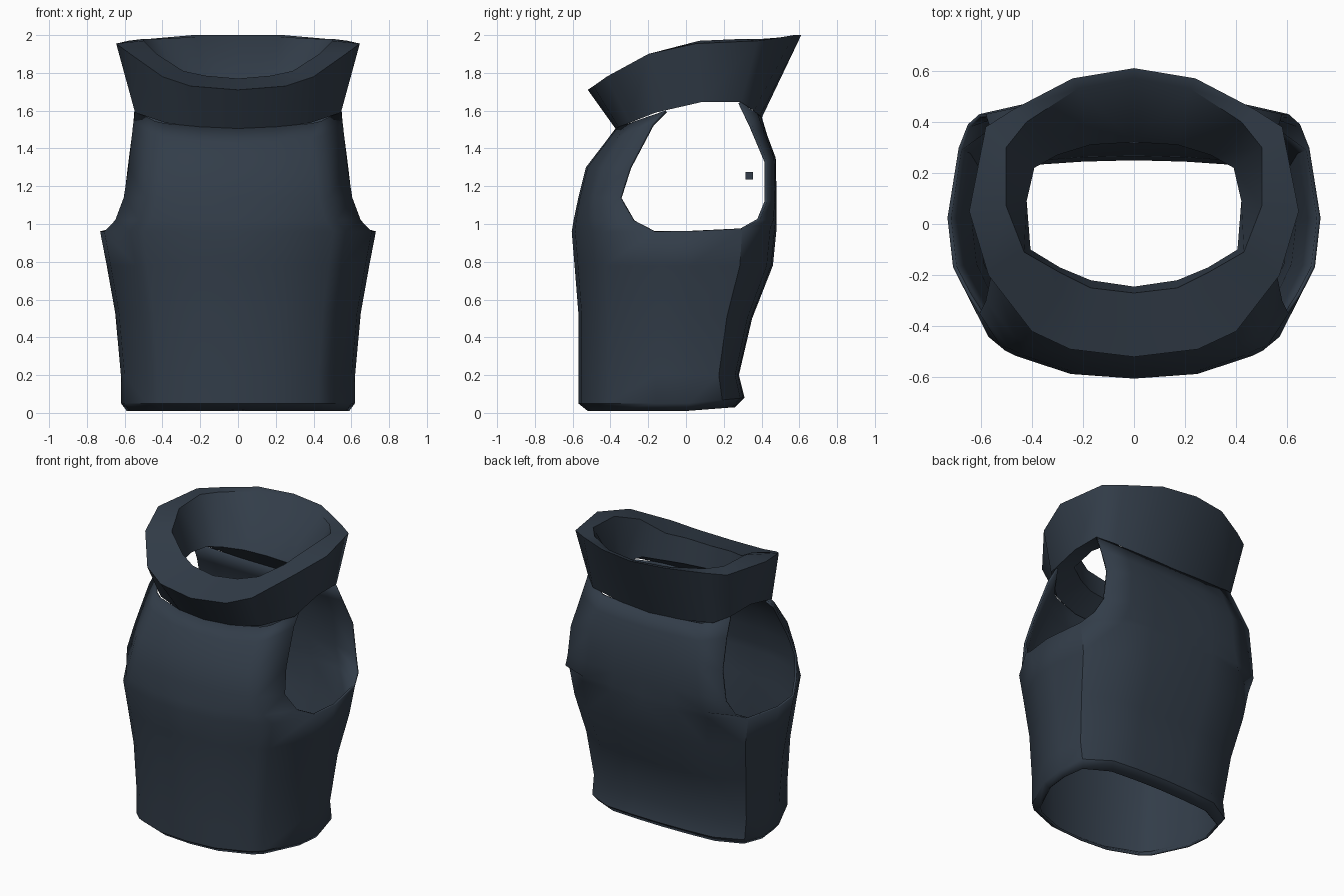
import bpy
import bmesh

default_cube = bpy.data.objects.get("Cube")
if default_cube:
    bpy.data.objects.remove(default_cube, do_unlink=True)

# One dark slate fabric for the whole garment
fabric = bpy.data.materials.new("dark_slate_fabric")
fabric.use_nodes = True
colour = (0.032, 0.046, 0.066, 1)
fabric.diffuse_color = colour
shader = fabric.node_tree.nodes["Principled BSDF"]
shader.inputs["Base Color"].default_value = colour
shader.inputs["Roughness"].default_value = 0.9


def add_strip(bm, rows, closed=False):
    """Bridge consecutive rows of vertices with quads, each row running front to back."""
    pairs = list(zip(rows, rows[1:]))
    if closed:
        pairs.append((rows[-1], rows[0]))
    for low, high in pairs:
        for c in range(len(low) - 1):
            bm.faces.new((low[c], low[c + 1], high[c + 1], high[c]))


def finish(name, bm, thickness=0, angle=0.7):
    """Turn a half mesh into a mirrored, optionally thickened, smooth object."""
    mesh = bpy.data.meshes.new(name)
    bm.to_mesh(mesh)
    bm.free()
    mesh.materials.append(fabric)
    obj = bpy.data.objects.new(name, mesh)
    bpy.context.collection.objects.link(obj)
    mirror = obj.modifiers.new("mirror", "MIRROR")
    mirror.use_clip = True
    mirror.merge_threshold = 0.001
    if thickness:
        shell = obj.modifiers.new("cloth_thickness", "SOLIDIFY")
        shell.thickness = thickness
        shell.offset = -1
    bpy.ops.object.select_all(action="DESELECT")
    obj.select_set(True)
    bpy.context.view_layer.objects.active = obj
    bpy.ops.object.shade_smooth_by_angle(angle=angle)
    return obj


# Half plan of the torso, from front centre round the side to back centre
plan = [(0, -1), (.34, -.97), (.69, -.82), (.78, -.73), (.97, -.28),
        (1, .05), (.94, .62), (.66, .93), (.34, .98), (0, 1)]
FRONT_END, BACK_START = 4, 6

# Lower torso rings: half width, front depth, back depth, front height, back height
torso_rings = [
    (.59, .52, .26, .01, .03),
    (.62, .57, .31, .05, .08),
    (.62, .57, .28, .2, .2),
    (.65, .57, .35, .53, .5),
    (.695, .59, .46, .78, .78),
    (.73, .605, .48, .96, .98),
]

body = bmesh.new()
rings = []
for width, front, back, z_front, z_back in torso_rings:
    ring = []
    for px, py in plan:
        depth = front if py < 0 else back
        blend = max(0, py)
        z = z_front + (z_back - z_front) * blend
        ring.append(body.verts.new((px * width, py * depth, z)))
    rings.append(ring)
add_strip(body, rings)


def add_panel(columns, first_row, end, rows):
    """Raise a chest or back panel whose outer edge follows the armhole."""
    end_x, end_y = plan[end]
    panel = [first_row]
    for centre_y, centre_z, edge_x, edge_y, edge_z in rows:
        row = []
        for px, py in columns:
            t = (1 - abs(py)) / (1 - abs(end_y))
            row.append(body.verts.new((
                px / end_x * edge_x,
                centre_y + (edge_y - centre_y) * t,
                centre_z + (edge_z - centre_z) * t)))
        panel.append(row)
    add_strip(body, panel)


# Chest panel: centre depth and height, then the armhole edge point
add_panel(plan[:FRONT_END + 1], rings[-1][:FRONT_END + 1], FRONT_END, [
    (-.595, 1.02, .65, -.28, 1.02),
    (-.57, 1.14, .605, -.35, 1.14),
    (-.53, 1.3, .58, -.3, 1.3),
    (-.43, 1.43, .555, -.18, 1.53),
    (-.37, 1.51, .545, -.11, 1.6),
])

# Back panel
add_panel(plan[BACK_START:], rings[-1][BACK_START:], BACK_START, [
    (.48, 1.02, .65, .39, 1.02),
    (.48, 1.13, .605, .43, 1.12),
    (.475, 1.35, .58, .43, 1.33),
    (.43, 1.47, .555, .35, 1.52),
    (.4, 1.57, .545, .29, 1.645),
])
finish("vest_body", body, thickness=0.015)

# Rolled collar: matching half loops for seam, flared rim, crest and throat
seam = [(0, -.37, 1.5), (.2, -.355, 1.51), (.38, -.3, 1.535),
        (.545, -.16, 1.59), (.55, .08, 1.645), (.55, .29, 1.645),
        (.46, .36, 1.6), (.22, .39, 1.57), (0, .4, 1.56)]
rim = [(0, -.52, 1.71), (.25, -.49, 1.73), (.4, -.42, 1.78),
       (.57, -.2, 1.9), (.645, .05, 1.955), (.58, .38, 1.97),
       (.47, .45, 1.98), (.24, .57, 2), (0, .61, 2)]
crest = [(0, -.27, 1.77), (.17, -.25, 1.785), (.29, -.19, 1.81),
         (.43, -.11, 1.9), (.5, .07, 1.97), (.5, .3, 1.98),
         (.42, .4, 1.98), (.22, .53, 1.99), (0, .57, 1.99)]
throat = [(0, -.245, 1.62), (.17, -.22, 1.62), (.29, -.17, 1.63),
          (.405, -.1, 1.65), (.42, .09, 1.68), (.39, .22, 1.68),
          (.3, .27, 1.68), (.17, .31, 1.68), (0, .32, 1.68)]

collar = bmesh.new()
loops = [[collar.verts.new(point) for point in loop]
         for loop in (seam, rim, crest, throat)]
add_strip(collar, loops, closed=True)
finish("rolled_collar", collar, angle=0.9)

# Small tag hanging inside the back
bpy.ops.mesh.primitive_cube_add(size=0.04, location=(0, .335, 1.255))
tag = bpy.context.object
tag.name = "inner_tag"
tag.data.materials.append(fabric)
